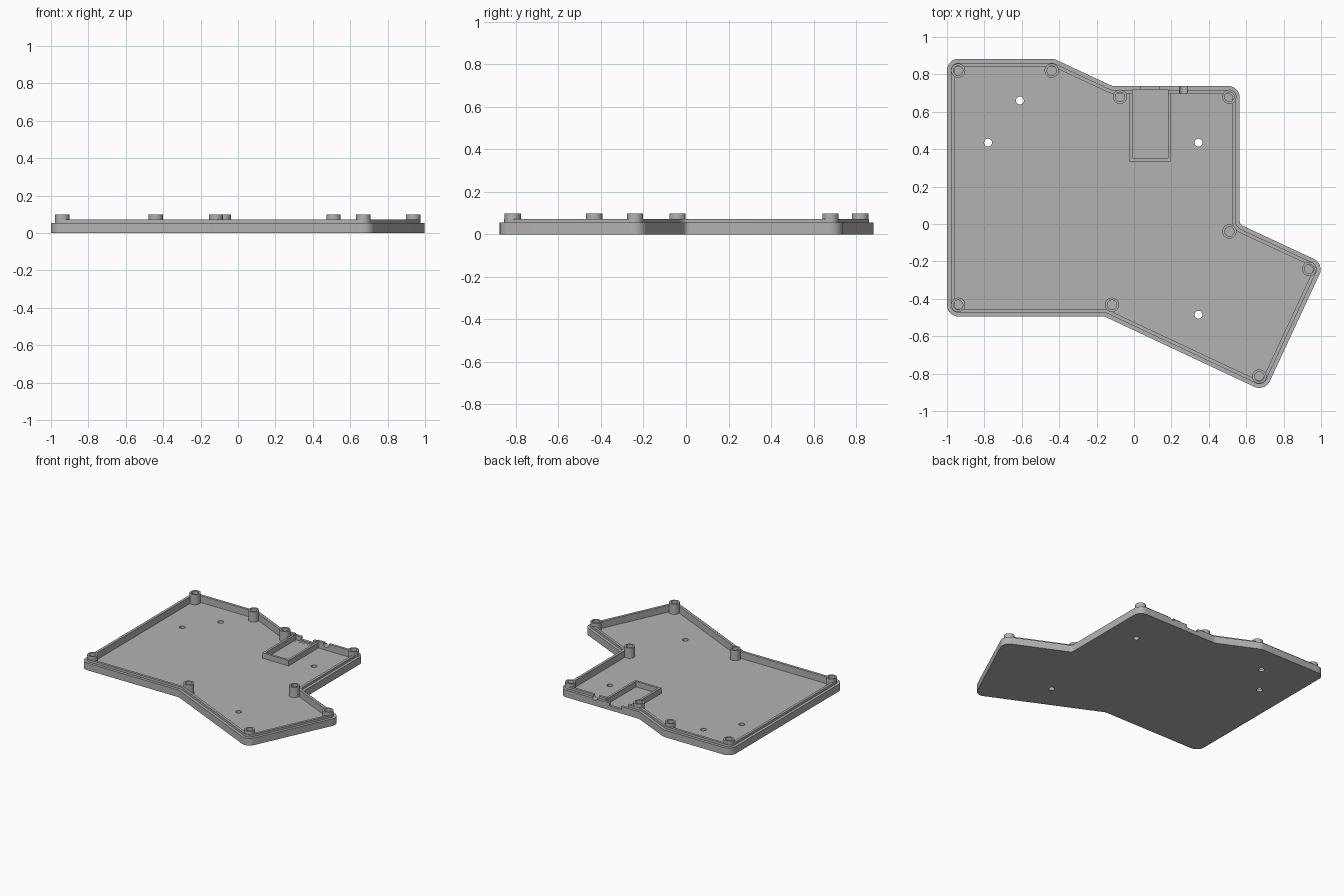
import bpy, bmesh, math
from mathutils import Vector

cube = bpy.data.objects.get("Cube")
if cube:
    bpy.data.objects.remove(cube)

mat = bpy.data.materials.new("mid grey plastic")
mat.use_nodes = True
GREY = (0.45, 0.45, 0.45, 1)
mat.diffuse_color = GREY
mat.node_tree.nodes["Principled BSDF"].inputs["Base Color"].default_value = GREY

FLOOR, WALL, LIP, BOSS = 0.02, 0.055, 0.073, 0.098

# Outer corners, counter-clockwise
CORNERS = [(-1, -0.495), (-0.157, -0.495), (0.70, -0.897), (1.018, -0.213),
           (0.565, -0.002), (0.565, 0.738), (-0.117, 0.738), (-0.428, 0.883), (-1, 0.883)]
BOSSES = [(-0.94, 0.82), (-0.44, 0.82), (-0.075, 0.68), (0.51, 0.68), (0.51, -0.04),
          (0.937, -0.24), (0.67, -0.815), (-0.118, -0.432), (-0.94, -0.432)]
HOLES = [(-0.61, 0.66), (-0.78, 0.435), (0.345, 0.435), (0.345, -0.485)]


def outline(inset, steps=8):
    """Case outline moved inward, with every corner rounded by an arc."""
    pts = [Vector(p) for p in CORNERS]
    ring = []
    for i, p in enumerate(pts):
        a = (p - pts[i - 1]).normalized()
        b = (pts[(i + 1) % len(pts)] - p).normalized()
        na, nb = Vector((-a.y, a.x)), Vector((-b.y, b.x))
        corner = p + (na + nb) * inset / (1 + na.dot(nb))
        convex = a.x * b.y - a.y * b.x > 0
        side = 1 if convex else -1
        radius = 0.062 - inset if convex else 0.03 + inset
        centre = corner + (na + nb) * side * radius / (1 + na.dot(nb))
        start = math.atan2(-side * na.y, -side * na.x)
        turn = side * a.angle(b)
        for s in range(steps + 1):
            t = start + turn * s / steps
            ring.append(centre + radius * Vector((math.cos(t), math.sin(t))))
    return ring


def circle(x, y, r, n=32):
    return [Vector((x + r * math.cos(math.tau * k / n), y + r * math.sin(math.tau * k / n)))
            for k in range(n)]


def loft(name, layers, smooth=True):
    """Closed solid skinned through equal rings, each given as (points, z)."""
    bm = bmesh.new()
    rings = [[bm.verts.new((p[0], p[1], z)) for p in pts] for pts, z in layers]
    n = len(rings[0])
    for low, high in zip(rings, rings[1:]):
        for k in range(n):
            j = (k + 1) % n
            bm.faces.new((low[k], low[j], high[j], high[k]))
    bm.faces.new(rings[0][::-1])
    bm.faces.new(rings[-1])
    bmesh.ops.recalc_face_normals(bm, faces=bm.faces)
    mesh = bpy.data.meshes.new(name)
    bm.to_mesh(mesh)
    bm.free()
    mesh.materials.append(mat)
    ob = bpy.data.objects.new(name, mesh)
    bpy.context.collection.objects.link(ob)
    if smooth:
        shade(ob)
    return ob


def activate(ob):
    bpy.ops.object.select_all(action='DESELECT')
    ob.select_set(True)
    bpy.context.view_layer.objects.active = ob


def shade(ob):
    activate(ob)
    bpy.ops.object.shade_smooth_by_angle(angle=math.radians(30))


def cut(ob, cutter):
    activate(ob)
    mod = ob.modifiers.new("cut", 'BOOLEAN')
    mod.operation, mod.solver, mod.object = 'DIFFERENCE', 'EXACT', cutter
    bpy.ops.object.modifier_apply(modifier=mod.name)
    bpy.data.objects.remove(cutter)


def block(name, x0, x1, y0, y1, z0, z1):
    pts = [(x0, y0), (x1, y0), (x1, y1), (x0, y1)]
    return loft(name, [(pts, z0), (pts, z1)], False)


# Tray with a stepped rim
tray = loft("case_tray", [(outline(0), 0), (outline(0), WALL), (outline(0.021), WALL),
                          (outline(0.021), LIP), (outline(0.04), LIP), (outline(0.04), FLOOR)], False)

# Screw holes through the floor
for x, y in HOLES:
    ring = circle(x, y, 0.021)
    cut(tray, loft("hole_cutter", [(ring, -0.1), (ring, 0.1)], False))

# Board pocket reaching into the rim, and the cable port
cut(tray, block("pocket_cutter", -0.009, 0.181, 0.352, 0.718, FLOOR + 0.001, 0.2))
cut(tray, block("port_cutter", 0.036, 0.136, 0.6, 0.8, 0.032, 0.2))

# Round jack notch
ring = circle(0.265, 0.065, 0.023)
jack = loft("jack_cutter", [(ring, -0.8), (ring, -0.6)], False)
jack.rotation_euler.x = math.pi / 2
bpy.context.view_layer.update()
cut(tray, jack)
shade(tray)

# U-shaped bracket around the board pocket
X0, X1, Y0, Y1, T = -0.026, 0.198, 0.335, 0.71, 0.017
U = [(X0, Y0), (X1, Y0), (X1, Y1), (X1 - T, Y1), (X1 - T, Y0 + T),
     (X0 + T, Y0 + T), (X0 + T, Y1), (X0, Y1)]
loft("board_bracket", [(U, FLOOR - 0.005), (U, 0.062)], False)

# Hollow screw bosses
for i, (x, y) in enumerate(BOSSES):
    outer, inner = circle(x, y, 0.038), circle(x, y, 0.025)
    loft(f"screw_boss_{i + 1}", [(outer, FLOOR - 0.005), (outer, BOSS), (inner, BOSS),
                                 (inner, FLOOR + 0.002)])
